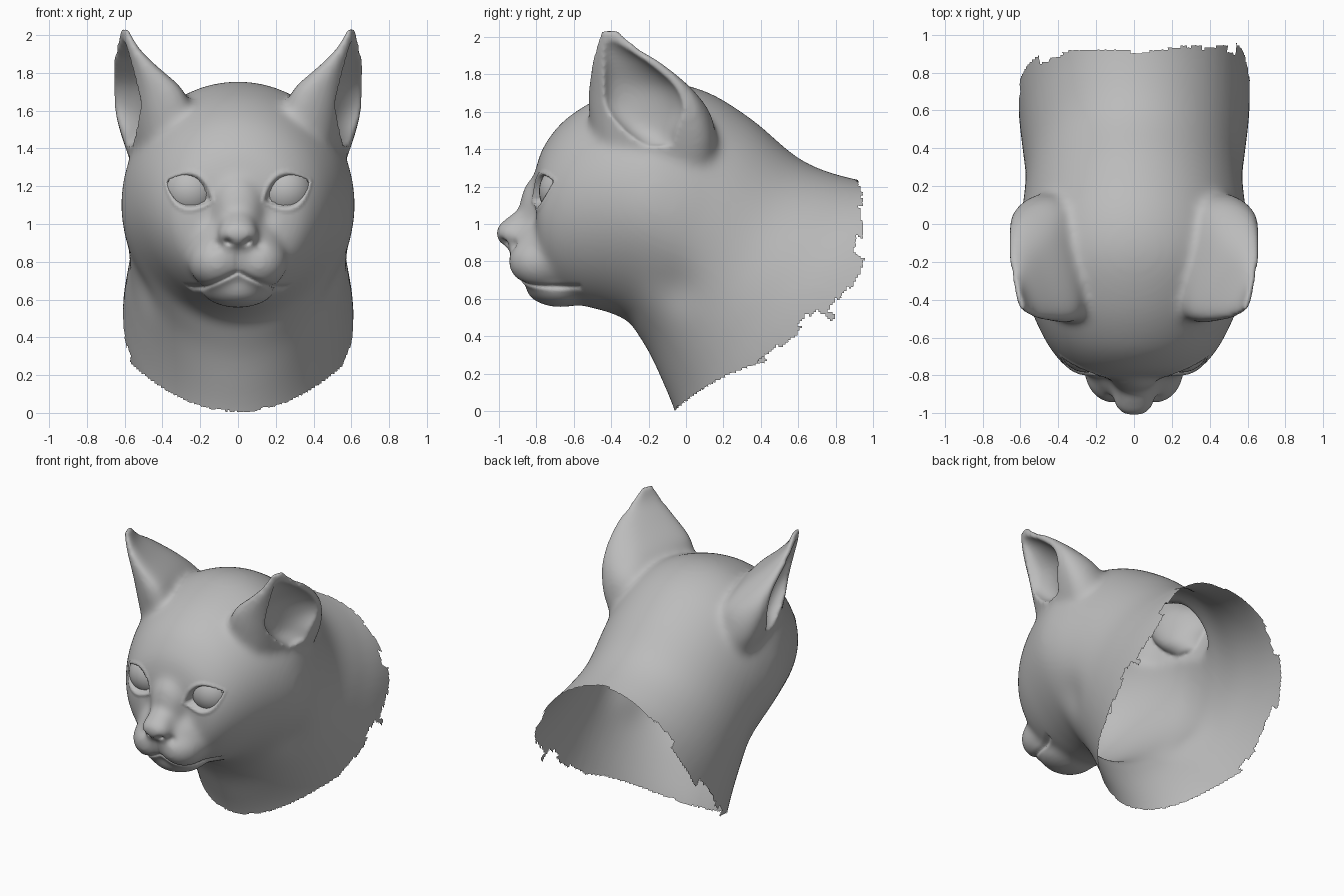
import bpy, bmesh, math, random
from mathutils import Matrix, Vector

cube = bpy.data.objects.get("Cube")
if cube:
    bpy.data.objects.remove(cube, do_unlink=True)

grey = bpy.data.materials.new("clay_grey")
grey.use_nodes = True
grey.diffuse_color = (0.5, 0.5, 0.5, 1)
grey.node_tree.nodes["Principled BSDF"].inputs["Base Color"].default_value = (0.5, 0.5, 0.5, 1)


def spline(rows, steps, closed=False):
    """Catmull-Rom resampling of rows of numbers."""
    pts = [Vector(r) for r in rows]
    n = len(pts)
    get = (lambda i: pts[i % n]) if closed else (lambda i: pts[max(0, min(n - 1, i))])
    out = []
    for i in range(n if closed else n - 1):
        a, b, c, d = (get(i + k) for k in (-1, 0, 1, 2))
        for s in range(steps):
            t = s / steps
            out.append(0.5 * (2 * b + (c - a) * t + (2 * a - 5 * b + 4 * c - d) * t**2
                              + (3 * b - a - 3 * c + d) * t**3))
    return out if closed else out + [pts[-1]]


def loft(bm, rings):
    loops = [[bm.verts.new(p) for p in ring] for ring in rings]
    n = len(loops[0])
    for lo, hi in zip(loops, loops[1:]):
        for i in range(n):
            j = (i + 1) % n
            bm.faces.new((lo[i], lo[j], hi[j], hi[i]))
    bm.faces.new(loops[0][::-1])
    bm.faces.new(loops[-1])


def ball(bm, centre, radii):
    m = Matrix.Translation(centre) @ Matrix.Diagonal((*radii, 1))
    bmesh.ops.create_uvsphere(bm, u_segments=32, v_segments=20, radius=1, matrix=m)


def make(name, bm):
    bmesh.ops.recalc_face_normals(bm, faces=bm.faces[:])
    me = bpy.data.meshes.new(name)
    bm.to_mesh(me)
    bm.free()
    ob = bpy.data.objects.new(name, me)
    bpy.context.scene.collection.objects.link(ob)
    return ob


def fuse(ob, voxel, rounds):
    r = ob.modifiers.new("fuse", 'REMESH')
    r.mode, r.voxel_size = 'VOXEL', voxel
    s = ob.modifiers.new("soften", 'SMOOTH')
    s.factor, s.iterations = 0.5, rounds


def bake(ob):
    bpy.context.view_layer.update()
    dg = bpy.context.evaluated_depsgraph_get()
    me = bpy.data.meshes.new_from_object(ob.evaluated_get(dg))
    ob.modifiers.clear()
    ob.data = me


# Skull and neck: top y, top z, bottom y, bottom z, half width
stations = [
    (-.81, 1.18, -.81, .86, .18), (-.80, 1.30, -.77, .72, .31),
    (-.75, 1.43, -.70, .63, .40), (-.63, 1.57, -.57, .57, .49),
    (-.42, 1.69, -.42, .53, .57), (-.15, 1.755, -.31, .48, .62),
    (.10, 1.71, -.25, .40, .62), (.35, 1.56, -.19, .30, .60),
    (.62, 1.34, -.13, .17, .59), (.90, 1.24, -.06, 0, .61),
    (1.2, 1.2, .02, -.25, .63), (1.5, 1.1, .2, -.5, .63)]
rings = []
for ty, tz, by, bz, w in spline(stations, 6):
    ring = []
    for k in range(56):
        a = math.tau * k / 56
        c = 0.5 + 0.5 * math.cos(a)
        pinch = 1 - .12 * (1 - c) ** 2
        ring.append((w * pinch * math.sin(a), by + (ty - by) * c, bz + (tz - bz) * c))
    rings.append(ring)
body = bmesh.new()
loft(body, rings)

# Muzzle, nose bridge, nose and chin
ball(body, (0, -.74, .86), (.25, .20, .19))
ball(body, (0, -.79, 1.06), (.14, .10, .20))
ball(body, (0, -.87, .98), (.105, .11, .09))
ball(body, (0, -.94, .95), (.11, .08, .075))
ball(body, (0, -.67, .665), (.20, .19, .11))
for s in (-1, 1):
    ball(body, (.11 * s, -.77, .80), (.155, .18, .145))

# Ears: height, then front inner, front outer, rear outer and rear inner corner
ear_rows = [
    (1.30, .14, -.40, .45, -.40, .55, .06, .30, .14),
    (1.45, .20, -.44, .48, -.43, .61, .07, .34, .12),
    (1.60, .25, -.46, .50, -.45, .65, .04, .36, .08),
    (1.72, .30, -.47, .52, -.46, .66, -.01, .42, -.03),
    (1.85, .44, -.47, .55, -.47, .67, -.14, .54, -.17),
    (1.95, .53, -.46, .58, -.47, .65, -.27, .60, -.29),
    (2.05, .58, -.45, .61, -.45, .63, -.36, .60, -.36)]
# Ear hollows: height, centre, radii
cup_rows = [
    (1.42, .60, -.14, .05, .08), (1.50, .61, -.19, .12, .14), (1.62, .62, -.22, .14, .21),
    (1.74, .625, -.25, .13, .19), (1.86, .635, -.32, .09, .12), (1.94, .63, -.38, .045, .06),
    (1.98, .63, -.40, .015, .02)]
cups = bmesh.new()
for s in (-1, 1):
    loft(body, [[(s * p.x, p.y, r[0]) for p in
                 spline([(r[i], r[i + 1]) for i in (1, 3, 5, 7)], 10, True)]
                for r in spline(ear_rows, 5)])
    # The hollow leans so that it opens forwards as well as sideways
    loft(cups, [[(s * (r[1] + r[3] * math.cos(a) + .3 * r[4] * math.sin(a)),
                  r[2] + r[4] * math.sin(a), r[0])
                 for a in (math.tau * k / 32 for k in range(32))]
                for r in spline(cup_rows, 4)])

# Fuse the masses, then hollow the ears
head = make("head", body)
cutter = make("ear_hollows", cups)
cutter.hide_render = True
fuse(head, 0.02, 18)
bake(head)
cut = head.modifiers.new("hollow", 'BOOLEAN')
cut.operation, cut.solver, cut.object = 'DIFFERENCE', 'EXACT', cutter
fuse(head, 0.0125, 8)
bake(head)
bpy.data.objects.remove(cutter, do_unlink=True)

bm = bmesh.new()
bm.from_mesh(head.data)

# Sculpt strokes, mirrored: centre, radius, offset
strokes = [
    ((.15, -.80, 1.06), .07, (0, .015, 0)),      # inner eye hollow
    ((.055, -.98, .90), .022, (0, .035, 0)),     # nostril
    ((.12, -.93, .89), .03, (-.01, .015, 0)),    # nose wing
    ((.58, -.15, 1.0), .25, (.015, 0, 0)),       # cheek
    ((.52, -.05, .66), .14, (-.02, .01, 0))]     # throat fold
for v in bm.verts:
    side = -1 if v.co.x < 0 else 1
    p = Vector((abs(v.co.x), v.co.y, v.co.z))
    move = Vector()
    for c, r, off in strokes:
        d = (p - Vector(c)).length_squared / r**2
        if d < 6:
            move += Vector(off) * math.exp(-d)
    # Mouth line and the groove under the nose
    if p.x < .3 and p.y < -.56 and p.z < .9:
        line = .665 + .085 * max(0, 1 - p.x / .2) ** 1.3
        depth = .018 * math.exp(-((p.z - line) / .013) ** 2)
        if p.z > .75 and p.y < -.85:
            depth = max(depth, .01 * math.exp(-(p.x / .014) ** 2))
        move += (Vector((0, -.62, .70)) - p).normalized() * depth
    v.co += Vector((move.x * side, move.y, move.z))

# Eye openings with a raised lid rim
EX, EZ, TILT = .26, 1.175, .42
eye_y = min(v.co.y for v in bm.verts if abs(v.co.x - EX) < .03 and abs(v.co.z - EZ) < .03)
for v in bm.verts:
    if v.co.y > -.55:
        continue
    dx, dz = abs(v.co.x) - EX, v.co.z - EZ
    u = dx * math.cos(TILT) + dz * math.sin(TILT)
    w = dz * math.cos(TILT) - dx * math.sin(TILT)
    d = .085 * (1 - (u / .13) ** 2) - abs(w)
    if d > 0:
        v.co.y += .05 * min(1, d / .016)
    elif d > -.03:
        v.co.y -= .006 * math.sin(math.pi * -d / .03)

# Ragged open neck, reaching further back at the sides
rng = random.Random(4)
jag = [rng.uniform(-.06, .06) for _ in range(64)]
gone = []
for f in bm.faces:
    x, y, z = f.calc_center_median()
    t = (y - .42) * .587 + (z - .62) * .81
    a = math.atan2(x, t)
    reach = .32 if x > 0 and t > .1 else .22
    limit = -.02 + .04 * t + reach * (x / .6) ** 2 + jag[int((a + math.pi) * 8)] * (.1 + abs(x))
    if .81 * y - .587 * z > limit or z < .005 + .8 * x * x or y > .995:
        gone.append(f)
bmesh.ops.delete(bm, geom=gone, context='FACES')
for f in bm.faces:
    f.smooth = True
bm.to_mesh(head.data)
bm.free()
head.data.materials.clear()
head.data.materials.append(grey)

# Eyes: only the front cap of each ball, behind the lids
for s, name in ((1, "left_eye"), (-1, "right_eye")):
    eb = bmesh.new()
    ball(eb, (s * (EX - .01), eye_y + .163, EZ), (.15, .15, .15))
    back = [v for v in eb.verts if v.co.y > eye_y + .11]
    bmesh.ops.delete(eb, geom=back, context='VERTS')
    for f in eb.faces:
        f.smooth = True
    make(name, eb).data.materials.append(grey)
